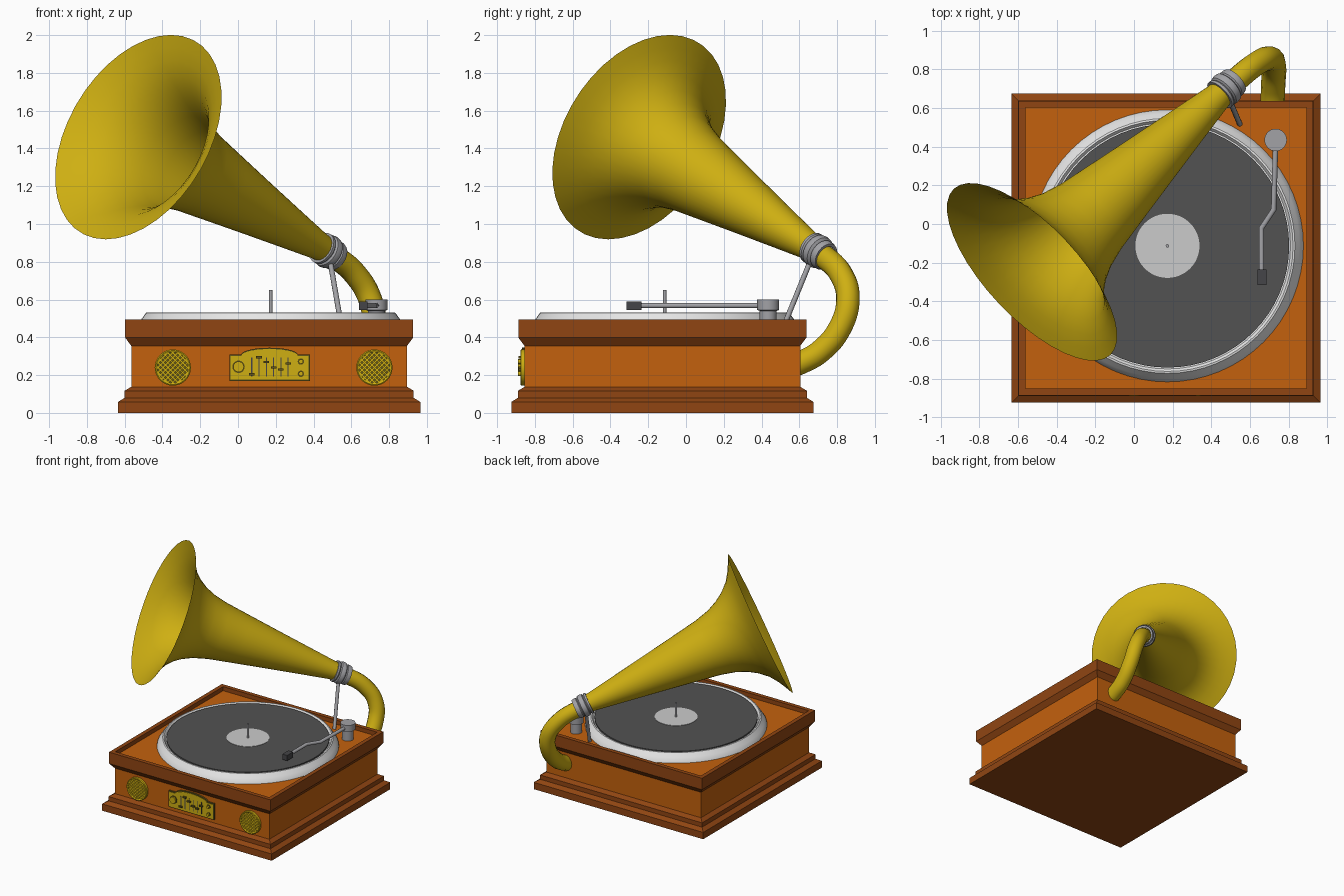
import bpy, bmesh, math
from mathutils import Vector, Matrix

if "Cube" in bpy.data.objects:
    bpy.data.objects.remove(bpy.data.objects["Cube"])


def material(name, *rgb):
    m = bpy.data.materials.new(name)
    m.use_nodes = True
    m.diffuse_color = (*rgb, 1)
    m.node_tree.nodes["Principled BSDF"].inputs["Base Color"].default_value = (*rgb, 1)
    return m


WOOD = material("orange wood", 0.55, 0.12, 0.004)
TRIM = material("brown trim wood", 0.28, 0.06, 0.006)
GOLD = material("brass", 0.62, 0.43, 0.006)
STEEL = material("steel", 0.36, 0.36, 0.38)
WHITE = material("platter white", 0.8, 0.8, 0.8)
VINYL = material("record grey", 0.085, 0.085, 0.085)
LABEL = material("label grey", 0.6, 0.6, 0.6)
DARK = material("dark grey", 0.06, 0.06, 0.065)
SHADOW = material("dark brass", 0.12, 0.09, 0.01)

BOX = Vector((0.165, -0.125, 0))      # cabinet centre
DISC = Vector((0.173, -0.113, 0))     # platter centre
FRONT = -0.855                        # cabinet front wall


def finish(name, bm, mats, smooth=True):
    bmesh.ops.remove_doubles(bm, verts=bm.verts, dist=1e-5)
    bmesh.ops.recalc_face_normals(bm, faces=bm.faces)
    mesh = bpy.data.meshes.new(name)
    bm.to_mesh(mesh)
    bm.free()
    for m in mats:
        mesh.materials.append(m)
    ob = bpy.data.objects.new(name, mesh)
    bpy.context.collection.objects.link(ob)
    if smooth:
        bpy.ops.object.select_all(action='DESELECT')
        ob.select_set(True)
        bpy.context.view_layer.objects.active = ob
        bpy.ops.object.shade_smooth_by_angle(angle=math.radians(35))
    return ob


def lathe(name, profile, mat, origin=(0, 0, 0), axis=(0, 0, 1), segs=48):
    """Turn (radius, height) points around an axis."""
    bm = bmesh.new()
    rings = [[bm.verts.new((r * math.cos(a), r * math.sin(a), h))
              for a in (2 * math.pi * i / segs for i in range(segs))]
             for r, h in profile]
    for low, high in zip(rings, rings[1:]):
        for i in range(segs):
            j = (i + 1) % segs
            bm.faces.new((low[i], low[j], high[j], high[i]))
    turn = Vector(axis).to_track_quat('Z', 'Y').to_matrix().to_4x4()
    bm.transform(Matrix.Translation(origin) @ turn)
    return finish(name, bm, [mat])


def disc(name, r, h0, h1, mat, origin, axis=(0, 0, 1), segs=48):
    return lathe(name, [(0, h0), (r, h0), (r, h1), (0, h1)], mat, origin, axis, segs)


def rod(name, a, b, r, mat):
    a, b = Vector(a), Vector(b)
    return disc(name, r, 0, (b - a).length, mat, a, b - a, 12)


def block(name, centre, size, mat, roll=0):
    bm = bmesh.new()
    bmesh.ops.create_cube(bm, size=1)
    bm.transform(Matrix.Translation(centre) @ Matrix.Rotation(roll, 4, 'Y')
                 @ Matrix.Diagonal((*size, 1)))
    return finish(name, bm, [mat], False)


def tube(name, points, r, mat, smooth=True):
    curve = bpy.data.curves.new(name, 'CURVE')
    curve.dimensions = '3D'
    curve.bevel_depth = r
    curve.bevel_resolution = 5
    curve.use_fill_caps = True
    spline = curve.splines.new('BEZIER')
    spline.bezier_points.add(len(points) - 1)
    for p, co in zip(spline.bezier_points, points):
        p.co = co
        p.handle_left_type = p.handle_right_type = 'AUTO' if smooth else 'VECTOR'
    curve.materials.append(mat)
    ob = bpy.data.objects.new(name, curve)
    bpy.context.collection.objects.link(ob)


# Cabinet: one square moulding profile, plain panels in the lighter wood
profile = [(0, 0), (.8, 0), (.8, .058), (.765, .08), (.765, .117), (.73, .138),
           (.73, .355), (.762, .398), (.762, .495), (.727, .495), (.727, .46), (0, .46)]
bm = bmesh.new()
rings = [[bm.verts.new((BOX.x + sx * h, BOX.y + sy * h, z))
          for sx, sy in ((-1, -1), (1, -1), (1, 1), (-1, 1))] for h, z in profile]
for k, (low, high) in enumerate(zip(rings, rings[1:])):
    for i in range(4):
        j = (i + 1) % 4
        f = bm.faces.new((low[i], low[j], high[j], high[i])) if k not in (0, 10) else \
            bm.faces.new((low[i], low[j], high[j])) if k == 10 else \
            bm.faces.new((low[i], high[j], high[i]))
        f.material_index = 0 if k in (5, 10) else 1
finish("cabinet", bm, [WOOD, TRIM], False)

# Turntable
lathe("platter", [(0, .455), (.705, .455), (.702, .47), (.683, .498), (.66, .53),
                  (.65, .532), (.637, .515), (0, .515)], WHITE, DISC, segs=64)
disc("record", .63, .51, .528, VINYL, DISC, segs=64)
disc("record_label", .166, .52, .531, LABEL, DISC)
disc("spindle", .009, .52, .65, STEEL, DISC, segs=12)

# Tonearm
PIVOT = Vector((.733, .435, 0))
lathe("tonearm_base", [(0, .455), (.045, .455), (.045, .54), (.058, .545),
                       (.058, .6), (0, .6)], STEEL, PIVOT, segs=32)
tube("tonearm", [(.733, .42, .568), (.723, .075, .568), (.66, -.02, .568),
                 (.66, -.25, .568)], .014, STEEL, False)
block("cartridge", (.662, -.275, .568), (.045, .08, .046), DARK)

# Horn: straight flared bell on a collar, with a bent neck into the cabinet back
COLLAR = Vector((.483, .705, .85))
AXIS = Vector((-.666, -.628, .402))
lathe("horn_bell", [(.066, 0), (.074, .08), (.108, .3), (.155, .6), (.2, .88), (.231, 1.07),
                    (.262, 1.19), (.3, 1.275), (.345, 1.345), (.405, 1.41), (.47, 1.455),
                    (.53, 1.488), (.591, 1.517)], GOLD, COLLAR, AXIS, 40)
tube("horn_neck", [(.718, .55, .245), (.718, .61, .267), (.72, .714, .328), (.724, .815, .45),
                   (.7, .857, .6), (.62, .82, .735), (.483, .705, .85)], .063, GOLD)
lathe("horn_collar", [(.06, -.06), (.075, -.06), (.08, -.045), (.08, -.025), (.074, -.018),
                      (.088, -.008), (.091, .01), (.088, .028), (.077, .035), (.086, .045),
                      (.086, .06), (.07, .06)], STEEL, COLLAR, AXIS, 32)
rod("horn_support", (.485, .665, .82), (.547, .518, .46), .014, STEEL)

# Speaker grilles: dark backing, brass ring, diagonal lattice
OUT = (0, -1, 0)
for side, sx in (("right", -.345), ("left", .722)):
    centre = Vector((sx, FRONT, .24))
    disc(side + "_speaker_backing", .088, -.01, .008, SHADOW, centre, OUT, 32)
    lathe(side + "_speaker_ring", [(.082, 0), (.096, 0), (.096, .018), (.09, .022),
                                   (.082, .018), (.082, 0)], GOLD, centre, OUT, 32)
    for sign in (-1, 1):
        for i in range(-4, 5):
            d = i * .0185
            offset = Vector((d, 0, sign * d)) * math.sqrt(.5)
            length = 2 * math.sqrt(.085 ** 2 - d * d)
            block(side + "_speaker_bar", centre + offset + Vector((0, -.01, 0)),
                  (length, .012, .009), GOLD, sign * math.pi / 4)


# Control panel: arched brass plate with a darker edge
def arched_plate(name, inset, depth, mat):
    half, base, shoulder = .213 - inset, .17 + inset, .308 - inset
    outline = [(-half, base), (half, base), (half, shoulder)]
    outline += [(.15 * math.cos(a), shoulder + .037 * math.sin(a))
                for a in (math.pi * i / 14 for i in range(15))]
    outline.append((-half, shoulder))
    bm = bmesh.new()
    face = bm.faces.new([bm.verts.new((.167 + x, FRONT + .01, z)) for x, z in outline])
    out = bmesh.ops.extrude_face_region(bm, geom=[face])
    moved = [v for v in out["geom"] if isinstance(v, bmesh.types.BMVert)]
    bmesh.ops.translate(bm, verts=moved, vec=(0, -depth - .01, 0))
    finish(name, bm, [mat], False)


arched_plate("panel_edge", 0, .014, SHADOW)
arched_plate("control_panel", .007, .017, GOLD)
for x, z, r in ((.003, .244, .033), (.333, .272, .017), (.333, .207, .017)):
    at = (x, FRONT - .014, z)
    disc("knob_ring", r, 0, .008, SHADOW, at, OUT, 24)
    disc("knob", r - .005, 0, .02, GOLD, at, OUT, 24)
for i, handle in enumerate((.205, .295, .27, .24, .23, .262)):
    x = .073 + i * .0385
    block("slider_slot", (x, FRONT - .017, .242), (.006, .004, .1), DARK)
    block("slider_handle", (x, FRONT - .023, handle), (.03, .016, .012), SHADOW)
